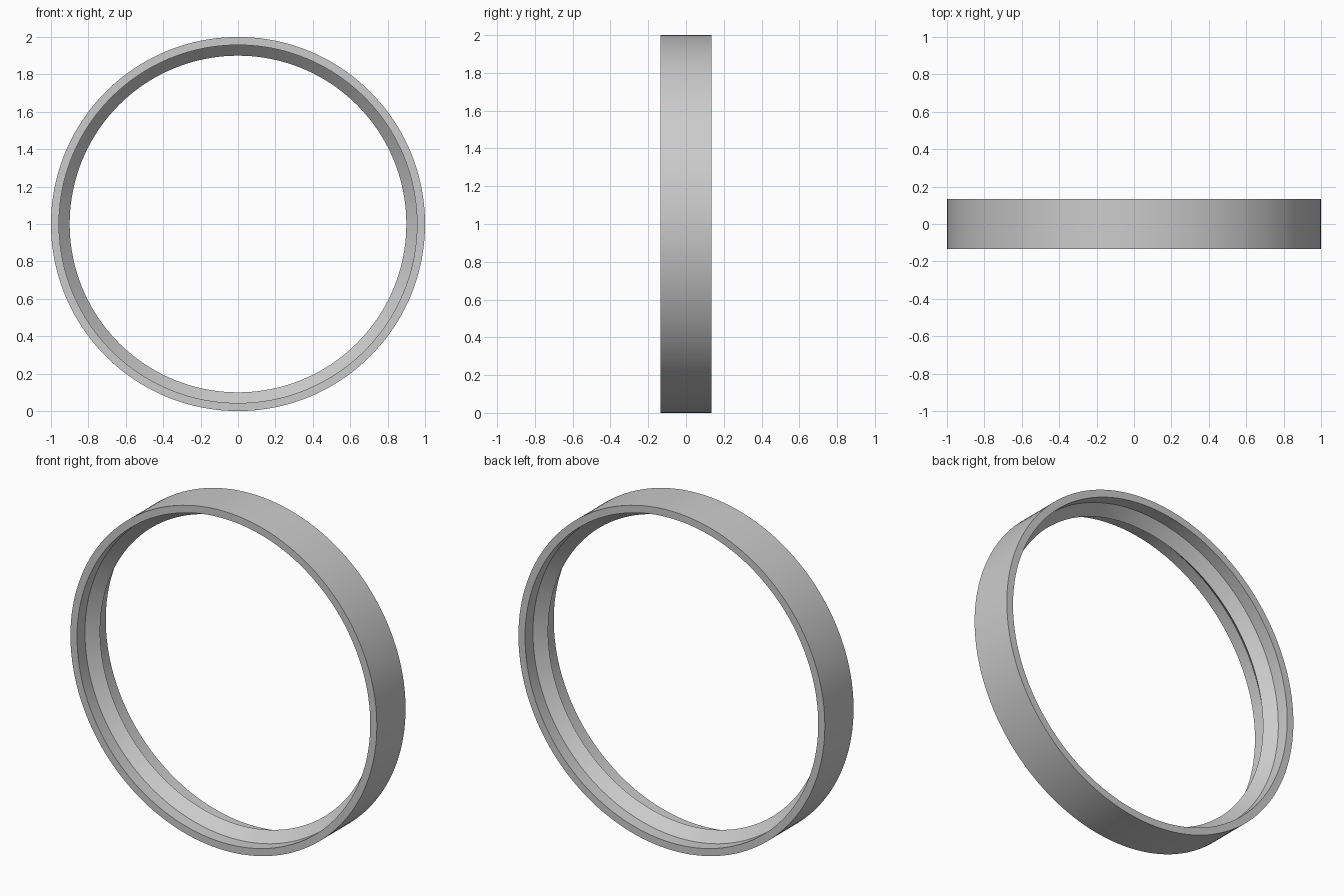
import bpy, bmesh, math
from mathutils import Matrix, Vector

cube = bpy.data.objects.get("Cube")
if cube:
    bpy.data.objects.remove(cube, do_unlink=True)

SEGMENTS = 160
HALF_WIDTH = 0.134

# Single grey material
grey = bpy.data.materials.new("plain grey")
grey.use_nodes = True
colour = (0.6, 0.6, 0.6, 1)
grey.diffuse_color = colour
grey.node_tree.nodes["Principled BSDF"].inputs["Base Color"].default_value = colour

# Cross-section (radius, y): flat outside, inner walls sloping up to a central ridge
profile = [(1, HALF_WIDTH), (1, -HALF_WIDTH), (0.957, -HALF_WIDTH),
           (0.957, -0.06), (0.9, 0), (0.957, 0.06), (0.957, HALF_WIDTH)]

# Spin the closed section around the y axis
bm = bmesh.new()
verts = [bm.verts.new((r, y, 0)) for r, y in profile]
edges = [bm.edges.new((v, verts[(i + 1) % len(verts)])) for i, v in enumerate(verts)]
bmesh.ops.spin(bm, geom=verts + edges, cent=(0, 0, 0), axis=(0, 1, 0),
               angle=math.tau, steps=SEGMENTS, use_merge=True)
bmesh.ops.remove_doubles(bm, verts=bm.verts, dist=0.0001)
bmesh.ops.recalc_face_normals(bm, faces=bm.faces)
bmesh.ops.transform(bm, matrix=Matrix.Translation(Vector((0, 0, 1))), verts=bm.verts)

mesh = bpy.data.meshes.new("ring_band")
bm.to_mesh(mesh)
bm.free()
mesh.materials.append(grey)
ring = bpy.data.objects.new("ring_band", mesh)
bpy.context.collection.objects.link(ring)

# Smooth around the ring, crisp along the section corners
bpy.ops.object.select_all(action='DESELECT')
ring.select_set(True)
bpy.context.view_layer.objects.active = ring
bpy.ops.object.shade_smooth_by_angle(angle=math.radians(30))
